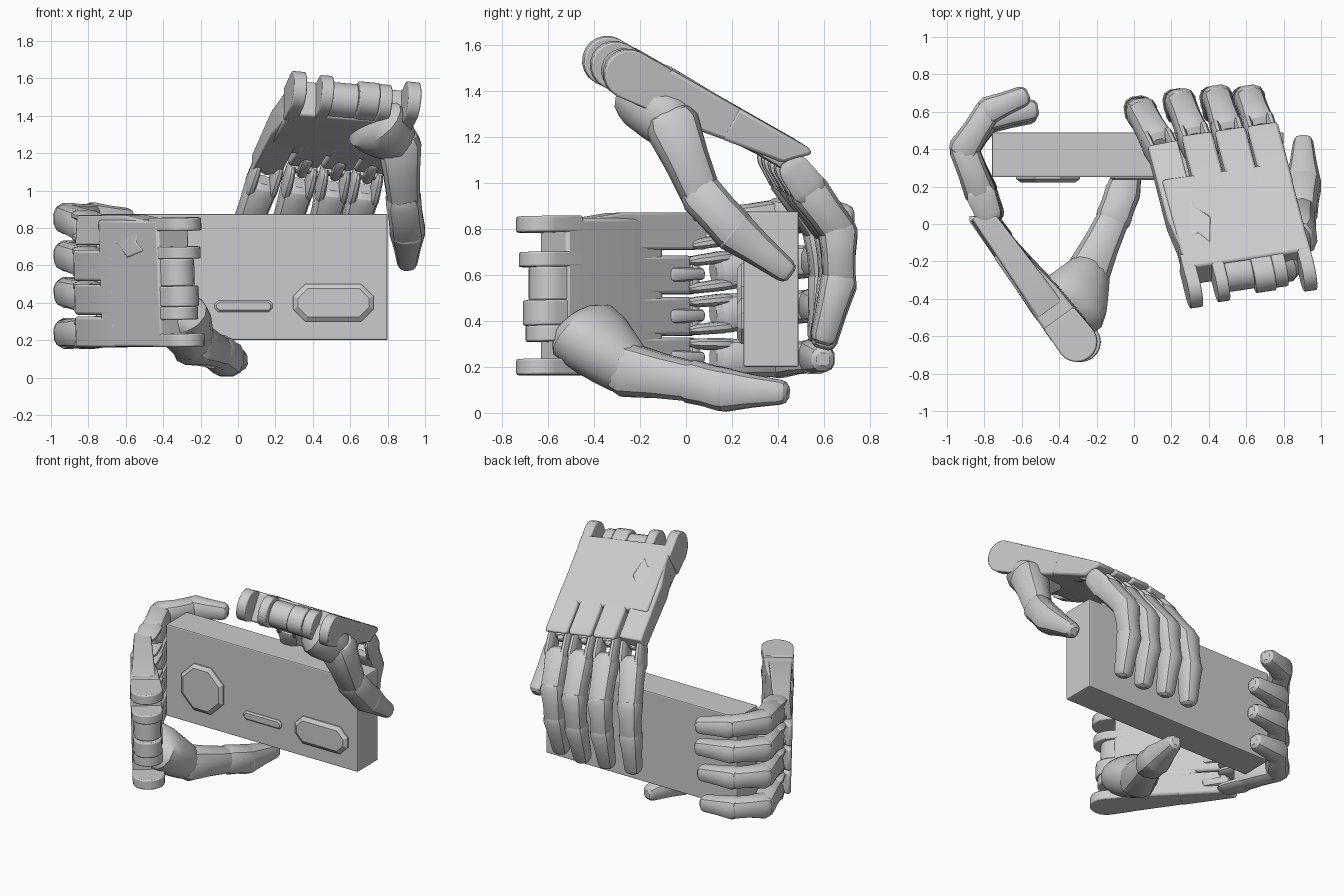
import bpy, bmesh, math
from mathutils import Vector as Vec

if "Cube" in bpy.data.objects:
    bpy.data.objects.remove(bpy.data.objects["Cube"])


def loft(name, rings):
    """Closed solid through a list of equal-length point rings."""
    bm = bmesh.new()
    vs = [[bm.verts.new(p) for p in r] for r in rings]
    n = len(vs[0])
    for a, b in zip(vs, vs[1:]):
        for i in range(n):
            bm.faces.new((a[i], a[(i + 1) % n], b[(i + 1) % n], b[i]))
    bm.faces.new(vs[0])
    bm.faces.new(vs[-1])
    bmesh.ops.recalc_face_normals(bm, faces=bm.faces)
    me = bpy.data.meshes.new(name)
    bm.to_mesh(me)
    bm.free()
    ob = bpy.data.objects.new(name, me)
    bpy.context.collection.objects.link(ob)
    return ob


def smooth(ob, angle=30):
    bpy.ops.object.select_all(action='DESELECT')
    ob.select_set(True)
    bpy.context.view_layer.objects.active = ob
    bpy.ops.object.shade_smooth_by_angle(angle=math.radians(angle))


def bevel(ob, w, seg=2):
    m = ob.modifiers.new("bevel", 'BEVEL')
    m.width, m.segments, m.limit_method = w, seg, 'ANGLE'


def ring(c, a, b, ra, rb, power=0.75, n=12):
    pts = []
    for i in range(n):
        t = math.tau * (i + 0.5) / n
        s, k = math.sin(t), math.cos(t)
        pts.append(c + a * (ra * math.copysign(abs(k) ** power, k))
                   + b * (rb * math.copysign(abs(s) ** power, s)))
    return pts


def segment(name, p, q, r0, r1, side, flat=1.0, waist=.48):
    """Round-ended finger bone between two joints; flat narrows it sideways."""
    d = (q - p).normalized()
    a = (side - d * side.dot(d)).normalized()
    b = d.cross(a)
    st = [(p - d * r0 * .65, r0 * .5), (p - d * r0 * .4, r0 * .84), (p, r0),
          (p.lerp(q, 0.5), (r0 + r1) * waist), (q, r1), (q + d * r1 * .4, r1 * .84),
          (q + d * r1 * .65, r1 * .5)]
    smooth(loft(name, [ring(c, a, b, r * flat, r) for c, r in st]))


def build_hand(tag, O, U, V, N, finger_paths, thumb):
    U, V, N = U.normalized(), V.normalized(), N.normalized()

    def L(u, v, n):
        return O + U * u + V * v + N * n

    def prism(name, prof, v0, v1, w=0.015):
        ob = loft(f"{tag}_{name}", [[L(u, v, n) for u, n in prof] for v in (v0, v1)])
        bevel(ob, w)
        smooth(ob)

    # palm slab
    prism("palm", [(.07, .108), (.63, .096), (.63, -.035), (.3, -.085), (.07, -.1)], -.335, .345)
    # knuckle lobes
    lobe = [(.5, .099), (.86, .092), (.89, .076), (.84, .03), (.79, -.02), (.5, -.055)]
    for i, v in enumerate((-.09, .09, .265)):
        prism(f"knuckle_{i + 2}", lobe, v - .083, v + .083)
    # loose outer strip with a pointed heel, folded slightly inwards
    strip = [(.22, -.335), (.27, -.22), (.2, -.17), (.36, -.13), (.44, -.2), (.86, -.2), (.86, -.36), (.4, -.36)]
    ob = loft(f"{tag}_outer_strip", [
        [L(u, v, .119 - .04 * u - max(0, -v - .22) * .12) for u, v in strip],
        [L(u, v, .06 - .06 * u) for u, v in strip],
        [L(u, v, -.07 + .03 * u) for u, v in strip]])
    bevel(ob, .01)
    smooth(ob)
    # forked wrist hinge: radius r, set back by s
    for i, (v0, v1, r, s) in enumerate([(-.345, -.275, .108, 0), (-.19, -.125, .105, .01),
                                        (-.125, .02, .09, .045), (.02, .13, .095, .02),
                                        (.13, .2, .1, .04), (.275, .345, .108, 0)]):
        arc = [(s - r * math.sin(t), r * math.cos(t))
               for t in [math.pi * k / 10 for k in range(11)]]
        prism(f"wrist_fin_{i + 1}", arc + [(.16, -.095), (.16, .104)], v0, v1, .008)

    # fingers: forked root with pin, then three bones
    for i, pts in enumerate(finger_paths):
        d = (pts[1] - pts[0]).normalized()
        nm = f"{tag}_finger_{i + 1}"
        for k, s in enumerate((-.06, .06)):
            segment(f"{nm}_fork_{k + 1}", pts[0] + d * .02 + V * s, pts[0] + d * .13 + V * s,
                    .07, .08, V, .34, .5)
        segment(f"{nm}_pin", pts[0] - V * .06, pts[0] + V * .06, .025, .025, U)
        segment(f"{nm}_tab", pts[0] - U * .12, pts[0] + d * .03, .035, .028, V)
        segment(f"{nm}_base", pts[0] + d * .15, pts[1], .087, .08, V)
        segment(f"{nm}_middle", pts[1], pts[2], .085, .072, V, 1, .46)
        segment(f"{nm}_tip", pts[2], pts[3], .078, .058, V)

    # thumb: fleshy mound lofted out of the palm, then three bones
    c = L(.17, .14, -.05)
    e = thumb[0]
    rings = []
    for t, ra, rb in ((-.04, .10, .06), (-.02, .16, .10), (.08, .2, .135), (.35, .19, .14),
                      (.7, .15, .13), (1, .115, .115), (1.2, .08, .08)):
        p = c.lerp(e, t) if t >= 0 else c + (c - e).normalized() * -t
        d = (e - c).normalized()
        a = (U - d * U.dot(d)).normalized()
        rings.append(ring(p, a, d.cross(a), ra, rb, .9, 16))
    smooth(loft(f"{tag}_thumb_mound", rings), 40)
    for i, (r0, r1) in enumerate([(.12, .088), (.097, .097), (.097, .055)]):
        segment(f"{tag}_thumb_{i + 1}", thumb[i], thumb[i + 1], r0, r1, V)


# console body
x0, x1, y0, y1, z0, z1 = -.76, .80, .25, .49, .20, .875
body = loft("console_body", [[Vec((x, y, z)) for x, z in ((x0, z0), (x1, z0), (x1, z1), (x0, z1))]
                             for y in (y0, y1)])
bevel(body, .008, 2)


def button(name, x, z, w, h, cut, depth):
    """Chamfered eight-sided button on the front face."""
    rings = []
    for y, s in ((.26, 0), (.25 - depth * .35, 0), (.25 - depth, .025 if h > .1 else .01)):
        a, b = w / 2 - s, h / 2 - s
        c = cut - s * .55
        rings.append([Vec((x + px, y, z + pz)) for px, pz in
                      ((a, b - c), (a - c, b), (c - a, b), (-a, b - c),
                       (-a, c - b), (c - a, -b), (a - c, -b), (a, c - b))])
    loft(name, rings)


button("round_pad", -.46, .48, .34, .34, .10, .028)
button("centre_slot", .03, .382, .31, .062, .02, .015)
button("pill_button", .51, .40, .43, .20, .065, .028)

# upper hand, reaching over the top of the console
U = Vec((-.222, .857, -.464))
V = Vec((.985, .145, -.09))
O = Vec((.63, -.34, 1.525)) + U * .05
paths = []
for v, dx, dy, dz in ((-.275, -.045, -.07, .01), (-.09, -.02, -.02, 0),
                      (.09, 0, 0, -.01), (.265, 0, 0, .01)):
    k = O + U * .83 + V * v - V.cross(U) * .01
    paths.append([k, Vec((k.x - .075 + dx, .66 + dy, .785 + dz)),
                  Vec((k.x - .095 + dx, .665 + dy * .8, .57 + dz)),
                  Vec((k.x - .10 + dx, .60 + dy * .2, .325 + dz))])
build_hand("upper_hand", O, U, V, V.cross(U), paths,
           [Vec((.86, -.06, 1.25)), Vec((.885, .065, .95)), Vec((.905, .21, .79)), Vec((.905, .43, .62))])

# side hand, wrapped around the end of the console
O = Vec((-.295, -.63, .51))
U = Vec((-.586, .81, 0))
V = Vec((.03, 0, -1))
paths = []
for v, z, tip in ((-.28, .85, (-.60, .68)), (-.09, .65, (-.55, .61)),
                  (.09, .455, (-.56, .59)), (.27, .235, (-.58, .59))):
    k = O + U * .81 + V * v - U.cross(V) * .01
    paths.append([k, Vec((-.91, .40, z)), Vec((-.78, .56 + (tip[1] - .59) * .5, z + .01)),
                  Vec((tip[0], tip[1], z))])
build_hand("side_hand", O, U, V, U.cross(V), paths,
           [Vec((-.24, -.25, .185)), Vec((-.11, .03, .135)), Vec((-.06, .17, .1)), Vec((.0, .41, .09))])
